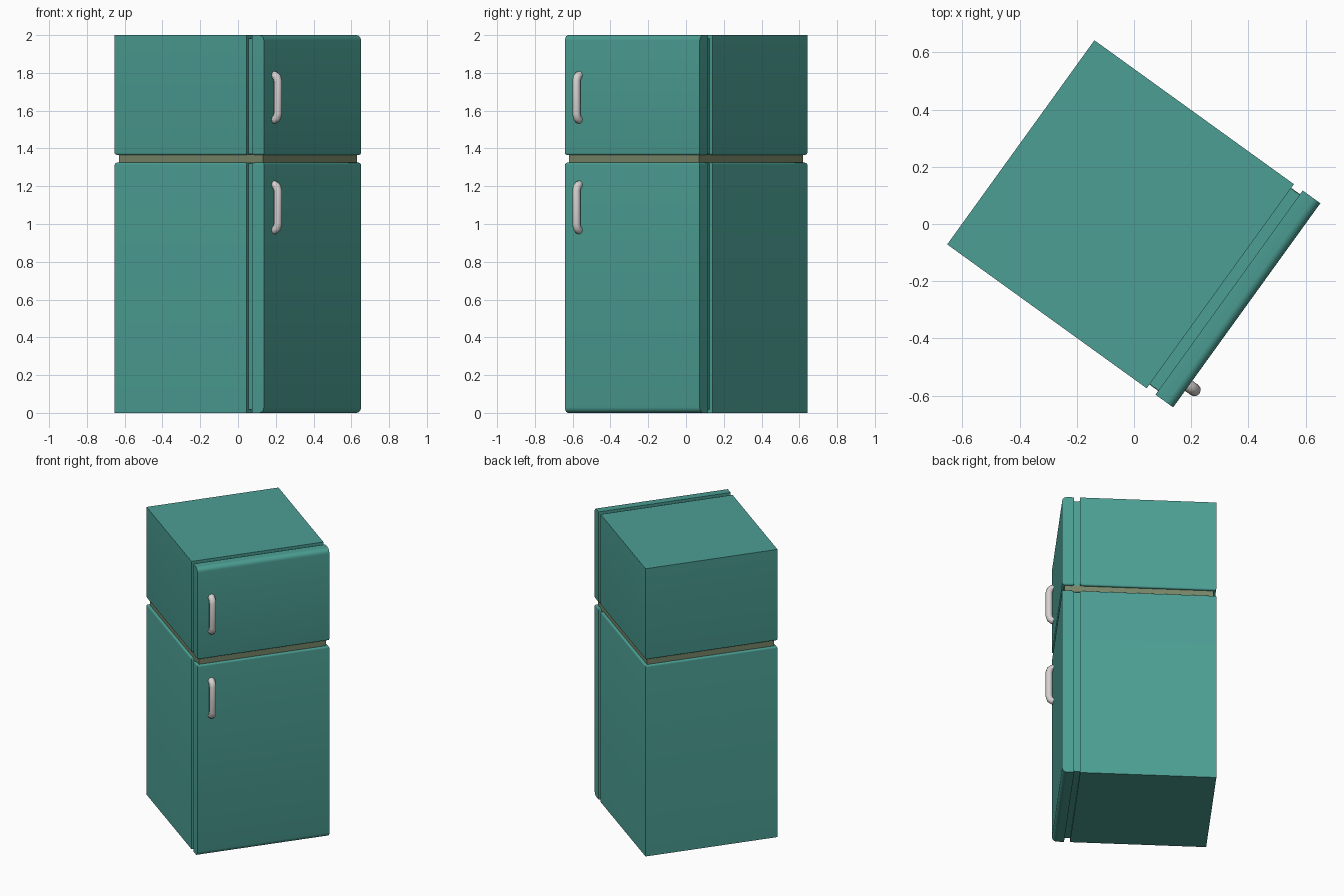
import bpy, bmesh, math
from mathutils import Matrix

if "Cube" in bpy.data.objects:
    bpy.data.objects.remove(bpy.data.objects["Cube"])

# The whole fridge is turned about z; local front is -y
TURN = Matrix.Rotation(math.radians(54.2), 4, 'Z')
W = 0.44                      # half width
BACK, BODY_F, DOOR_B, DOOR_F = 0.488, -0.372, -0.41, -0.486
LOW_TOP, UP_BOTTOM, TOP = 1.325, 1.365, 2.0


def material(name, rgb):
    m = bpy.data.materials.new(name)
    m.diffuse_color = (*rgb, 1)
    m.use_nodes = True
    m.node_tree.nodes["Principled BSDF"].inputs["Base Color"].default_value = m.diffuse_color
    return m


teal = material("teal_enamel", (0.072, 0.345, 0.295))
olive = material("olive_seal", (0.19, 0.24, 0.14))
metal = material("pale_metal", (0.66, 0.63, 0.62))


def smooth(ob):
    bpy.ops.object.select_all(action='DESELECT')
    ob.select_set(True)
    bpy.context.view_layer.objects.active = ob
    bpy.ops.object.shade_smooth_by_angle(angle=math.radians(35))


def box(name, x, y0, y1, z0, z1, mat, bevels=()):
    """Box from bounds; bevels = list of (edge rule on midpoint, radius)."""
    bm = bmesh.new()
    bmesh.ops.create_cube(bm, size=1)
    for v in bm.verts:
        v.co = (v.co.x * 2 * x, y0 + (v.co.y + 0.5) * (y1 - y0),
                z0 + (v.co.z + 0.5) * (z1 - z0))
    for rule, r in bevels:
        edges = [e for e in bm.edges if rule((e.verts[0].co + e.verts[1].co) / 2)]
        bmesh.ops.bevel(bm, geom=edges, offset=r, segments=5, profile=0.5,
                        affect='EDGES', clamp_overlap=True)
    bmesh.ops.recalc_face_normals(bm, faces=bm.faces)
    bm.transform(TURN)
    me = bpy.data.meshes.new(name)
    bm.to_mesh(me)
    bm.free()
    ob = bpy.data.objects.new(name, me)
    bpy.context.collection.objects.link(ob)
    me.materials.append(mat)
    smooth(ob)
    return ob


def near(a, b):
    return abs(a - b) < 1e-4


def handle(name, lo, hi):
    """Bent tube handle on the left of a door."""
    end = [(-0.475, 0.021), (-0.492, 0.024), (-0.505, 0.034), (-0.511, 0.055)]
    path = [(y, hi - d) for y, d in end] + [(y, lo + d) for y, d in reversed(end)]
    cu = bpy.data.curves.new(name, 'CURVE')
    cu.dimensions = '3D'
    cu.bevel_depth = 0.022
    cu.bevel_resolution = 4
    cu.use_fill_caps = True
    sp = cu.splines.new('POLY')
    sp.points.add(len(path) - 1)
    for p, (y, z) in zip(sp.points, path):
        p.co = (*(TURN @ Matrix.Translation((-0.347, y, z))).translation, 1)
    ob = bpy.data.objects.new(name, cu)
    bpy.context.collection.objects.link(ob)
    cu.materials.append(metal)
    bpy.ops.object.select_all(action='DESELECT')
    ob.select_set(True)
    bpy.context.view_layer.objects.active = ob
    bpy.ops.object.convert(target='MESH')
    smooth(bpy.context.object)


# Each compartment: cabinet, door seal, door, handle
for part, z0, z1, gap, outer, h in (
        ("fridge", 0.0, LOW_TOP, LOW_TOP, 0.0, (0.945, 1.23)),
        ("freezer", UP_BOTTOM, TOP, UP_BOTTOM, TOP, (1.53, 1.81))):
    lip = (lambda m, g=gap: near(m.z, g), 0.012)
    front_round = (lambda m, o=outer: near(m.z, o) and near(m.y, DOOR_F), 0.03)
    box(part + "_cabinet", W, BODY_F, BACK, z0, z1, teal, [lip])
    box(part + "_door", W, DOOR_F, DOOR_B, z0, z1, teal, [front_round, lip])
    s0 = z0 + (0.018 if z0 == 0 else 0.005)
    s1 = z1 - (0.018 if z1 == TOP else 0.005)
    box(part + "_door_seal", W - 0.018, DOOR_B - 0.01, BODY_F + 0.01, s0, s1, teal)
    handle(part + "_handle", *h)

# Recessed strip between the compartments
box("divider_strip", W - 0.016, DOOR_F + 0.016, BACK - 0.016,
    LOW_TOP - 0.003, UP_BOTTOM + 0.003, olive)
